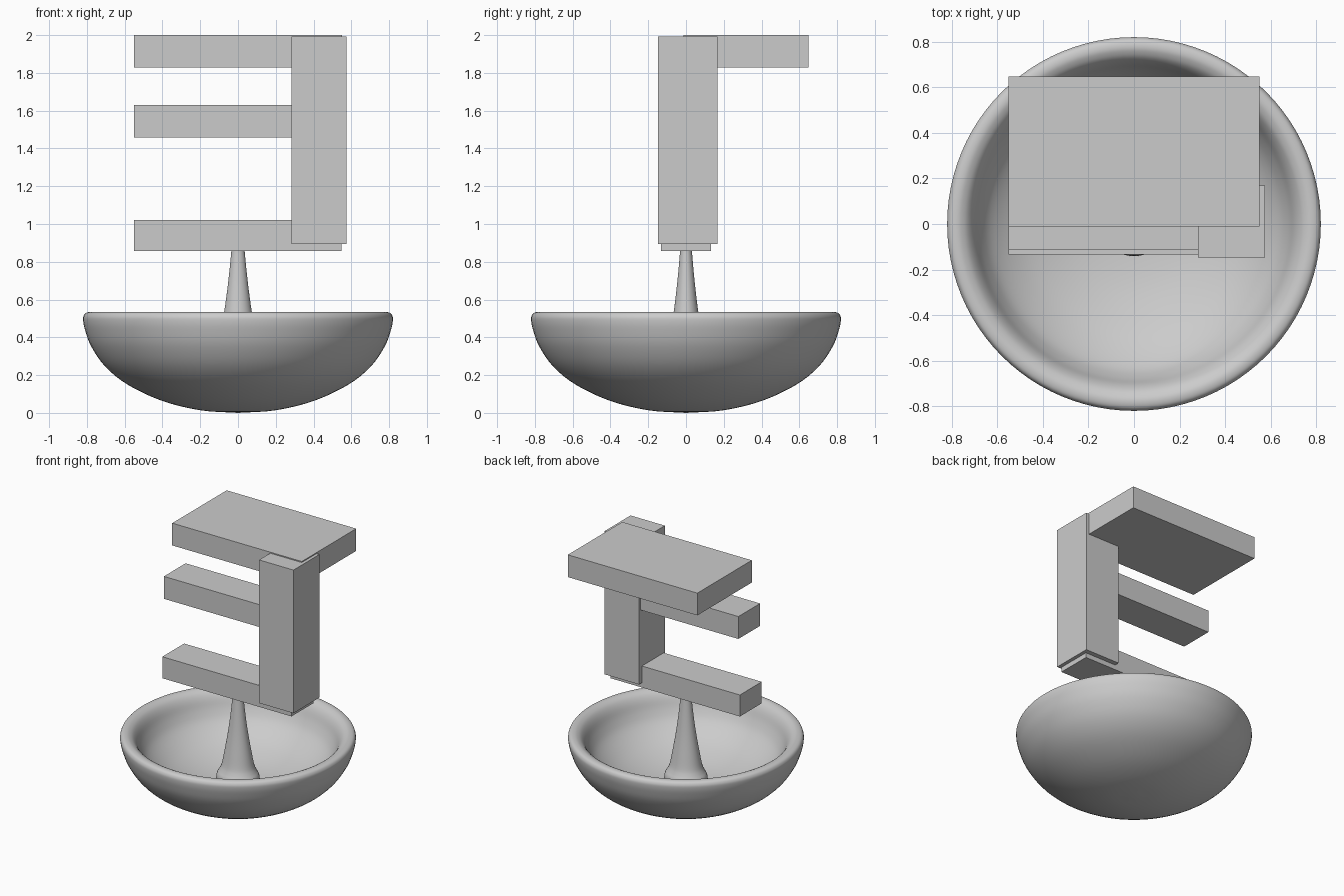
import bpy, bmesh, math
from mathutils import Vector

cube = bpy.data.objects.get("Cube")
if cube:
    bpy.data.objects.remove(cube, do_unlink=True)

# One plain grey for everything
grey = bpy.data.materials.new("plain_grey")
grey.use_nodes = True
colour = (0.6, 0.6, 0.6, 1)
grey.diffuse_color = colour
grey.node_tree.nodes["Principled BSDF"].inputs["Base Color"].default_value = colour


def finish(bm, name, smooth=False):
    bmesh.ops.recalc_face_normals(bm, faces=bm.faces)
    for f in bm.faces:
        f.smooth = smooth
    mesh = bpy.data.meshes.new(name)
    bm.to_mesh(mesh)
    bm.free()
    mesh.materials.append(grey)
    obj = bpy.data.objects.new(name, mesh)
    bpy.context.scene.collection.objects.link(obj)
    return obj


def box(name, low, high):
    low, high = Vector(low), Vector(high)
    bm = bmesh.new()
    bmesh.ops.create_cube(bm, size=1)
    for v in bm.verts:
        v.co = (low + high) / 2 + v.co * (high - low)
    return finish(bm, name)


def smooth_path(points, steps=4):
    """Catmull-Rom curve through (radius, height) points."""
    p = [Vector(q) for q in points]
    p = [2 * p[0] - p[1]] + p + [2 * p[-1] - p[-2]]
    path = []
    for a, b, c, d in zip(p, p[1:], p[2:], p[3:]):
        for i in range(steps):
            t = i / steps
            path.append(b + (c - a) * t / 2
                        + (a * 2 - b * 5 + c * 4 - d) * t * t / 2
                        + (b * 3 - a - c * 3 + d) * t ** 3 / 2)
    return path + [p[-2]]


def lathe(name, points, sides=96, depth=1.0):
    """Turned shape; depth narrows it from front to back."""
    bm = bmesh.new()
    verts = [bm.verts.new((max(r, 0), 0, max(z, 0))) for r, z in smooth_path(points)]
    edges = [bm.edges.new(pair) for pair in zip(verts, verts[1:])]
    bmesh.ops.spin(bm, geom=verts + edges, cent=(0, 0, 0), axis=(0, 0, 1),
                   angle=math.tau, steps=sides, use_merge=False)
    bmesh.ops.remove_doubles(bm, verts=bm.verts, dist=0.0002)
    for v in bm.verts:
        v.co.y *= depth
    return finish(bm, name, smooth=True)


# Round bowl: full elliptical outside, broad soft rim, hollow inside
lathe("bowl", [(0, 0), (0.2, 0.014), (0.4, 0.063), (0.58, 0.147), (0.7, 0.242),
               (0.776, 0.35), (0.81, 0.44), (0.82, 0.492), (0.816, 0.516),
               (0.803, 0.53), (0.78, 0.535), (0.757, 0.53), (0.73, 0.512),
               (0.705, 0.475), (0.675, 0.405), (0.63, 0.335), (0.55, 0.268),
               (0.45, 0.213), (0.3, 0.162), (0.15, 0.137), (0, 0.13)])

# Flared oval stem rising out of the bowl
lathe("stem", [(0.158, 0.1), (0.157, 0.19), (0.15, 0.225), (0.133, 0.255),
               (0.117, 0.295), (0.099, 0.385), (0.073, 0.535), (0.051, 0.7),
               (0.035, 0.86), (0.034, 0.9), (0, 0.9)], sides=64, depth=0.89)

# Blocks stacked above the stem
box("lower_bar", (-0.55, -0.133, 0.856), (0.547, 0.132, 1.021))
box("middle_bar", (-0.55, -0.113, 1.458), (0.547, 0.15, 1.63))
box("top_slab", (-0.55, -0.012, 1.829), (0.55, 0.648, 2.0))
box("upright_post", (0.282, -0.147, 0.893), (0.574, 0.168, 1.992))
